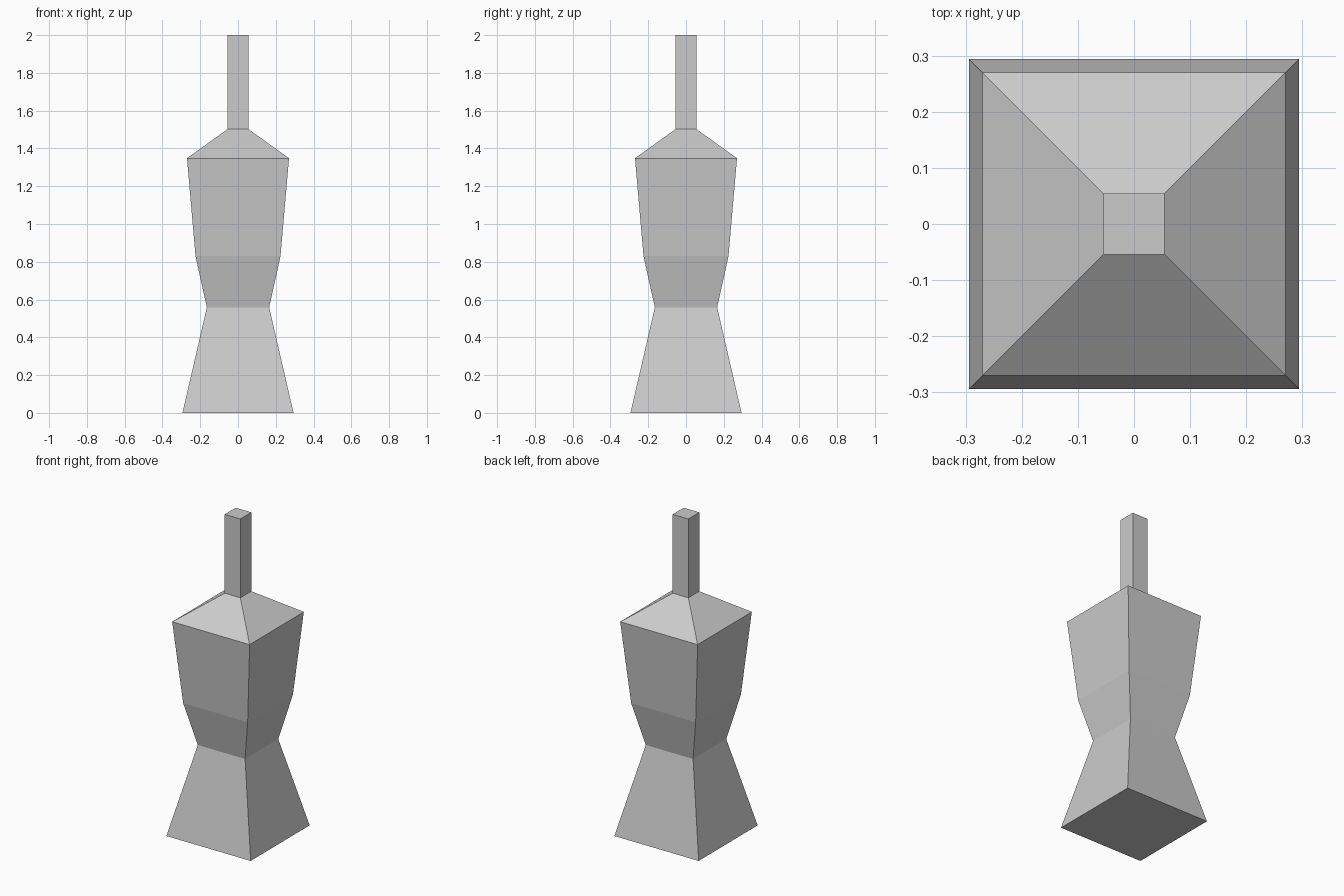
import bpy, bmesh

if "Cube" in bpy.data.objects:
    bpy.data.objects.remove(bpy.data.objects["Cube"])

# Square cross-sections from bottom to top: (half width, height)
BODY = [(0.294, 0.0), (0.165, 0.559), (0.225, 0.83), (0.27, 1.348), (0.0545, 1.503), (0.0545, 2.0)]


def square_loft(name, profile):
    """Join stacked square rings with flat side faces and cap both ends."""
    bm = bmesh.new()
    corners = [(-1, -1), (1, -1), (1, 1), (-1, 1)]
    rings = [[bm.verts.new((sx * r, sy * r, z)) for sx, sy in corners] for r, z in profile]
    for low, high in zip(rings, rings[1:]):
        for i in range(4):
            j = (i + 1) % 4
            bm.faces.new((low[i], low[j], high[j], high[i]))
    bm.faces.new(rings[0][::-1])
    bm.faces.new(rings[-1])
    mesh = bpy.data.meshes.new(name)
    bm.to_mesh(mesh)
    bm.free()
    obj = bpy.data.objects.new(name, mesh)
    bpy.context.collection.objects.link(obj)
    return obj


# Flared foot, waist, body, sloped shoulder and neck in one closed shell
square_loft("bottle_body", BODY)
